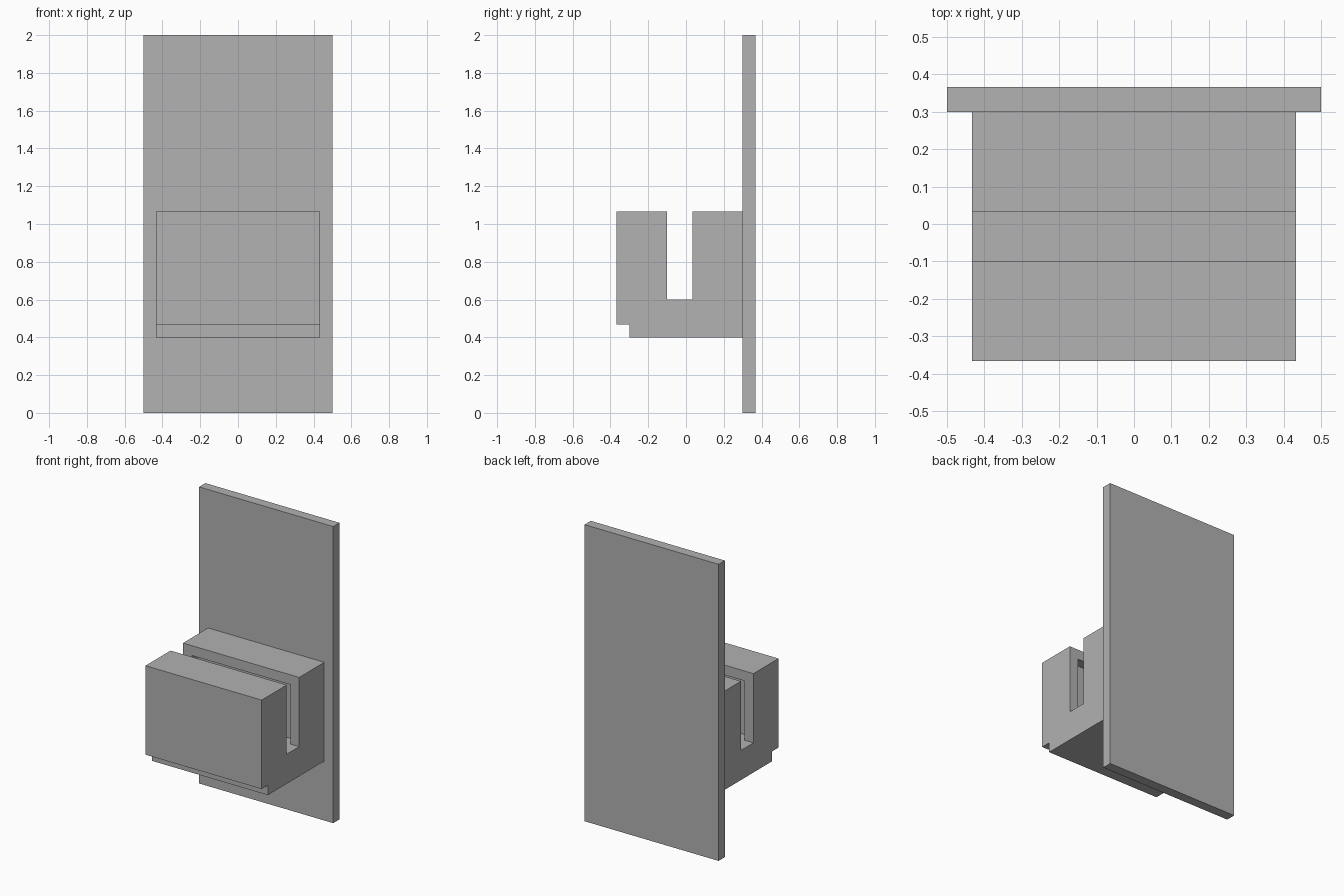
import bpy
import bmesh

U = 1 / 15  # design module: every size is a whole number of these

cube = bpy.data.objects.get("Cube")
if cube:
    bpy.data.objects.remove(cube, do_unlink=True)

grey = bpy.data.materials.new("plain grey")
grey.use_nodes = True
colour = (0.445, 0.445, 0.445, 1)
grey.diffuse_color = colour
grey.node_tree.nodes["Principled BSDF"].inputs["Base Color"].default_value = colour


def extrude_profile(name, profile, width):
    """Sweep a closed (y, z) outline across x, centred, in modules."""
    bm = bmesh.new()
    face = bm.faces.new([bm.verts.new((-width / 2 * U, y * U, z * U)) for y, z in profile])
    swept = bmesh.ops.extrude_face_region(bm, geom=[face])["geom"]
    verts = [v for v in swept if isinstance(v, bmesh.types.BMVert)]
    bmesh.ops.translate(bm, verts=verts, vec=(width * U, 0, 0))
    bmesh.ops.recalc_face_normals(bm, faces=bm.faces)
    mesh = bpy.data.meshes.new(name)
    bm.to_mesh(mesh)
    bm.free()
    mesh.materials.append(grey)
    obj = bpy.data.objects.new(name, mesh)
    bpy.context.collection.objects.link(obj)
    return obj


def rectangle(y0, y1, z0, z1):
    return [(y0, z0), (y1, z0), (y1, z1), (y0, z1)]


# Upright back plate
extrude_profile("back_plate", rectangle(4.5, 5.5, 0, 30), 15)

# Slotted block with a stepped lower front edge
block = extrude_profile("slotted_block", [
    (4.5, 6), (4.5, 16), (0.5, 16), (0.5, 9), (-1.5, 9),
    (-1.5, 16), (-5.5, 16), (-5.5, 7), (-4.5, 7), (-4.5, 6)], 13)

# Shallow pockets in both slot walls, reaching down to the slot floor
cutter = extrude_profile("pocket_cutter", rectangle(-2.5, 1.5, 9, 15), 11)
cutter.hide_render = True
cutter.hide_set(True)
cut = block.modifiers.new("slot_pockets", "BOOLEAN")
cut.operation = "DIFFERENCE"
cut.solver = "EXACT"
cut.object = cutter
